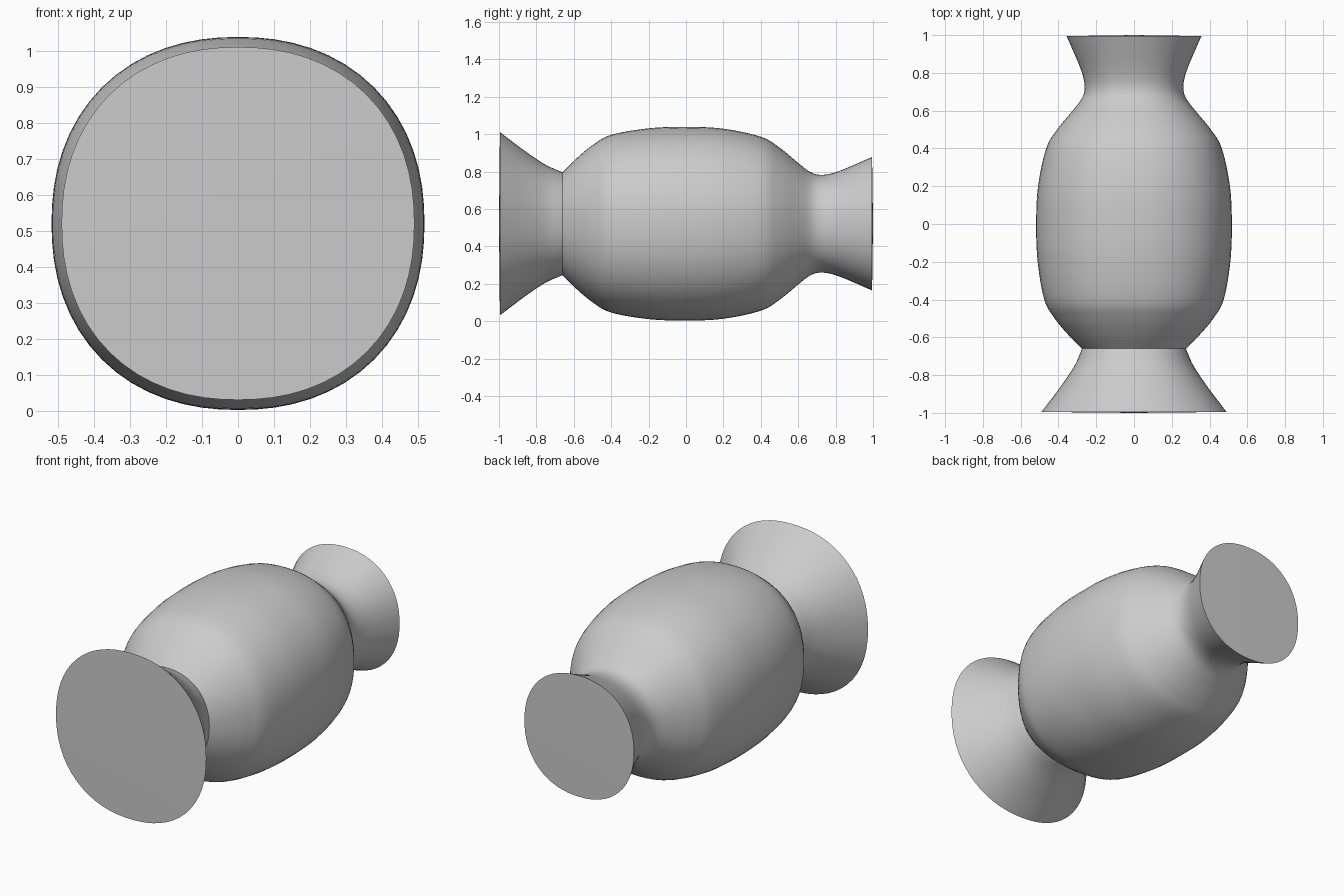
import bpy, bmesh, math

if "Cube" in bpy.data.objects:
    bpy.data.objects.remove(bpy.data.objects["Cube"])

SEGMENTS = 64
CENTRE_Z = 0.521
ROUNDNESS = 2.2  # slightly squarish superellipse cross-section

grey = bpy.data.materials.new("plain grey")
grey.diffuse_color = (0.6, 0.6, 0.6, 1)
grey.use_nodes = True
grey.node_tree.nodes["Principled BSDF"].inputs["Base Color"].default_value = grey.diffuse_color


def smooth_profile(points, steps=6):
    """Catmull-Rom curve through (y, radius) points."""
    first = tuple(2 * a - b for a, b in zip(points[0], points[1]))
    last = tuple(2 * a - b for a, b in zip(points[-1], points[-2]))
    p = [first] + points + [last]
    out = []
    for i in range(1, len(p) - 2):
        for s in range(steps):
            t = s / steps
            out.append(tuple(
                0.5 * (2 * b + (c - a) * t + (2 * a - 5 * b + 4 * c - d) * t * t
                       + (3 * b - a - 3 * c + d) * t ** 3)
                for a, b, c, d in zip(p[i - 1], p[i], p[i + 1], p[i + 2])))
    return out + [points[-1]]


def ring_point(y, r, k):
    a = 2 * math.pi * k / SEGMENTS
    c, s = math.cos(a), math.sin(a)
    f = r / (abs(c) ** ROUNDNESS + abs(s) ** ROUNDNESS) ** (1 / ROUNDNESS)
    return (f * c, y, CENTRE_Z + f * s)


def loft(name, points, cap_start=None, cap_end=None):
    """Sweep the cross-section along y, closing ends at the given cap centres."""
    bm = bmesh.new()
    rings = [[bm.verts.new(ring_point(y, r, k)) for k in range(SEGMENTS)]
             for y, r in smooth_profile(points)]
    for a, b in zip(rings, rings[1:]):
        for k in range(SEGMENTS):
            n = (k + 1) % SEGMENTS
            bm.faces.new((a[k], a[n], b[n], b[k]))
    for ring, cap in ((rings[0], cap_start), (rings[-1], cap_end)):
        if cap is not None:
            hub = bm.verts.new((0, cap, CENTRE_Z))
            for k in range(SEGMENTS):
                bm.faces.new((ring[k], ring[(k + 1) % SEGMENTS], hub))
    bmesh.ops.recalc_face_normals(bm, faces=bm.faces)
    # an open sweep must face away from its axis
    bm.faces.ensure_lookup_table()
    f = bm.faces[0]
    c = f.calc_center_median()
    if f.normal.x * c.x + f.normal.z * (c.z - CENTRE_Z) < 0:
        bmesh.ops.reverse_faces(bm, faces=bm.faces)
    mesh = bpy.data.meshes.new(name)
    bm.to_mesh(mesh)
    bm.free()
    mesh.materials.append(grey)
    obj = bpy.data.objects.new(name, mesh)
    bpy.context.collection.objects.link(obj)
    bpy.ops.object.select_all(action='DESELECT')
    obj.select_set(True)
    bpy.context.view_layer.objects.active = obj
    bpy.ops.object.shade_smooth_by_angle(angle=math.radians(30))
    return obj


# Flared foot, meeting the body at a sharp crease
loft("flared_foot",
     [(-0.995, 0.49), (-0.86, 0.388), (-0.75, 0.315), (-0.66, 0.275)],
     cap_start=-1.0)

# Rounded body running smoothly into the flared neck
loft("body_and_neck",
     [(-0.66, 0.275), (-0.59, 0.345), (-0.5, 0.42), (-0.4, 0.475), (-0.2, 0.51),
      (0.0, 0.518), (0.2, 0.508), (0.4, 0.465), (0.5, 0.407), (0.6, 0.325),
      (0.66, 0.279), (0.71, 0.262), (0.77, 0.267), (0.85, 0.294), (0.995, 0.357)],
     cap_end=1.0)
